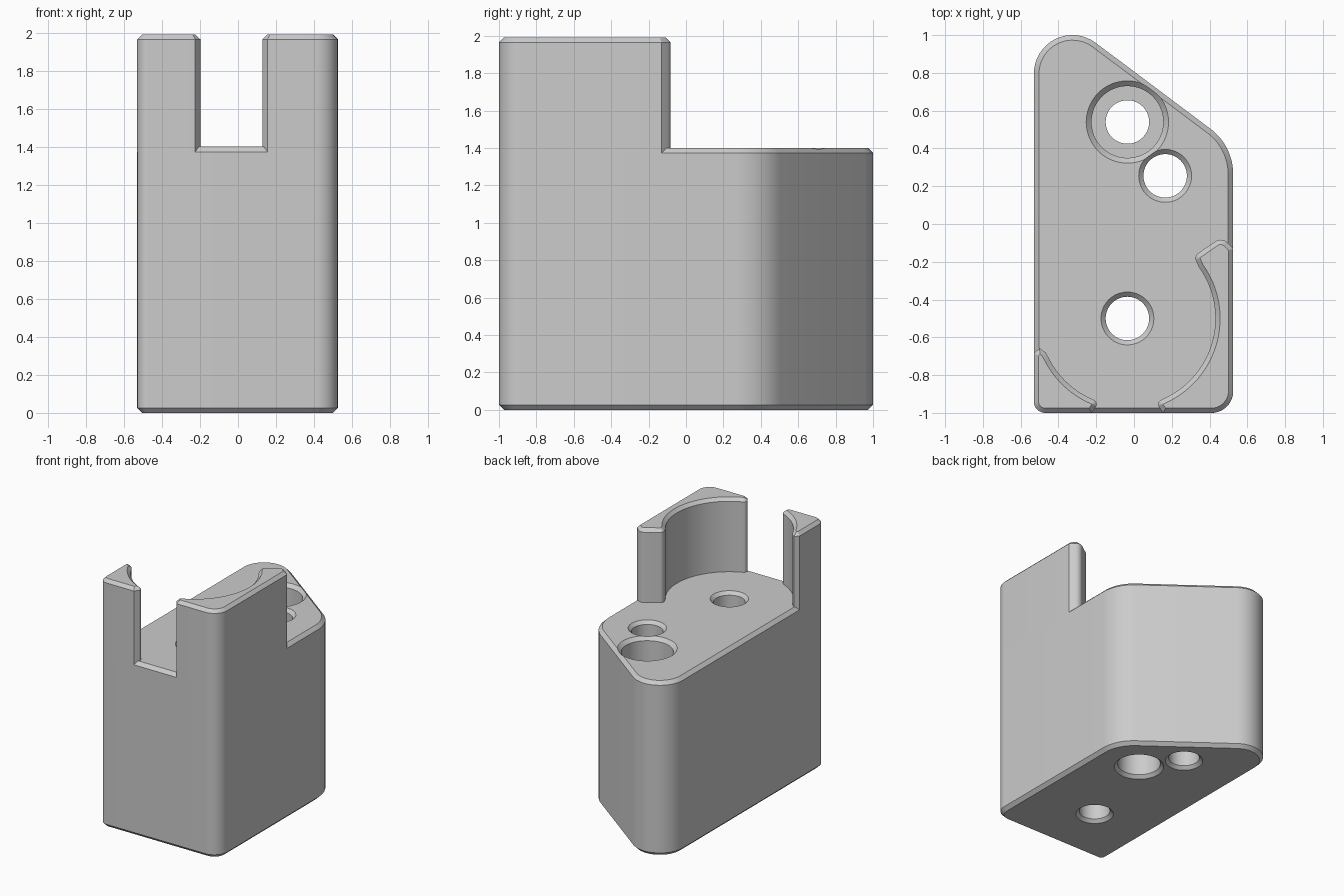
import bpy, bmesh, math
from mathutils import Vector, Matrix

if "Cube" in bpy.data.objects:
    bpy.data.objects.remove(bpy.data.objects["Cube"])

grey = bpy.data.materials.new("plain_grey")
grey.diffuse_color = (0.6, 0.6, 0.6, 1)
grey.use_nodes = True
grey.node_tree.nodes["Principled BSDF"].inputs["Base Color"].default_value = grey.diffuse_color


def rounded(corners, n=10):
    """Counter-clockwise outline from (x, y, radius) corners."""
    out = []
    for i, (x, y, r) in enumerate(corners):
        p = Vector((x, y))
        if r == 0:
            out.append(p)
            continue
        d1 = (p - Vector(corners[i - 1][:2])).normalized()
        d2 = (Vector(corners[(i + 1) % len(corners)][:2]) - p).normalized()
        cross = d1.x * d2.y - d1.y * d2.x
        turn = math.atan2(cross, d1.dot(d2))
        s = 1 if turn > 0 else -1
        a = p - d1 * r * math.tan(abs(turn) / 2)
        c = a + Vector((-d1.y, d1.x)) * s * r
        for k in range(n + 1):
            out.append(c + Matrix.Rotation(turn * k / n, 2) @ (a - c))
    return out


def inset(pts, d):
    out = []
    for i, p in enumerate(pts):
        e1 = (p - pts[i - 1]).normalized()
        e2 = (pts[(i + 1) % len(pts)] - p).normalized()
        n1, n2 = Vector((-e1.y, e1.x)), Vector((-e2.y, e2.x))
        out.append(p + (n1 + n2) * d / (1 + n1.dot(n2)))
    return out


def loft(name, loops):
    """Solid through stacked (outline, height) loops, capped at both ends."""
    bm = bmesh.new()
    rings = [[bm.verts.new((p.x, p.y, z)) for p in pts] for pts, z in loops]
    n = len(rings[0])
    for a, b in zip(rings, rings[1:]):
        for i in range(n):
            j = (i + 1) % n
            bm.faces.new((a[i], a[j], b[j], b[i]))
    bm.faces.new(rings[0][::-1])
    bm.faces.new(rings[-1])
    bmesh.ops.recalc_face_normals(bm, faces=bm.faces)
    me = bpy.data.meshes.new(name)
    bm.to_mesh(me)
    bm.free()
    me.materials.append(grey)
    ob = bpy.data.objects.new(name, me)
    bpy.context.collection.objects.link(ob)
    return ob


def activate(ob):
    bpy.ops.object.select_all(action='DESELECT')
    ob.select_set(True)
    bpy.context.view_layer.objects.active = ob


def smooth(ob):
    activate(ob)
    bpy.ops.object.shade_smooth_by_angle(angle=math.radians(25))


def circle(cx, cy, r, n=64):
    return [Vector((cx + r * math.cos(math.tau * k / n),
                    cy + r * math.sin(math.tau * k / n))) for k in range(n)]


def pocket_arc(a0, a1, n=24):
    """Points of the round pocket wall between two angles."""
    pts = []
    for k in range(n + 1):
        a = math.radians(a0 + (a1 - a0) * k / n)
        pts.append((-0.035 + 0.466 * math.cos(a), -0.5 + 0.466 * math.sin(a), 0))
    return pts


# Main block with chamfered top and bottom rims
outline = rounded([(-0.53, -1, 0.06), (0.525, -1, 0.115),
                   (0.525, 0.414, 0.3), (-0.53, 1.204, 0.204)], 16)
block = loft("block", [(inset(outline, 0.027), 0), (outline, 0.027),
                       (outline, 1.373), (inset(outline, 0.027), 1.4)])

# Bolt holes: chamfered, one counterbored from above, one from below
holes = [
    (-0.035, -0.5, [(.165, -.025), (.115, .025), (.115, 1.375), (.165, 1.425)]),
    (-0.035, 0.54, [(.165, -.025), (.115, .025), (.115, .75), (.19, .75),
                    (.19, 1.372), (.246, 1.428)]),
    (0.165, 0.255, [(.21, -.025), (.16, .025), (.16, .65), (.115, .65),
                    (.115, 1.375), (.165, 1.425)]),
]
for x, y, prof in holes:
    cutter = loft("hole_cutter", [(circle(x, y, r), z) for r, z in prof])
    cutter.hide_render = True
    mod = block.modifiers.new("hole", 'BOOLEAN')
    mod.operation, mod.solver, mod.object = 'DIFFERENCE', 'EXACT', cutter
    activate(block)
    bpy.ops.object.modifier_apply(modifier=mod.name)
    bpy.data.objects.remove(cutter)
smooth(block)

# Upright guard walls around the round pocket
right = rounded([(0.155, -1, 0), (0.525, -1, 0.115), (0.525, -0.13, 0),
                 (0.465, -0.068, 0.05), (0.318, -0.17, 0.03)]
                + pocket_arc(36, -66) + [(0.115, -0.945, 0.026)])
left = rounded([(-0.53, -1, 0.06), (-0.225, -1, 0), (-0.185, -0.945, 0.026)]
               + pocket_arc(246, 208)
               + [(-0.468, -0.68, 0), (-0.5, -0.657, 0), (-0.53, -0.685, 0)])
for name, pts in (("right_wall", right), ("left_wall", left)):
    smooth(loft(name, [(pts, 1.373), (pts, 1.965), (inset(pts, 0.025), 1.99)]))
